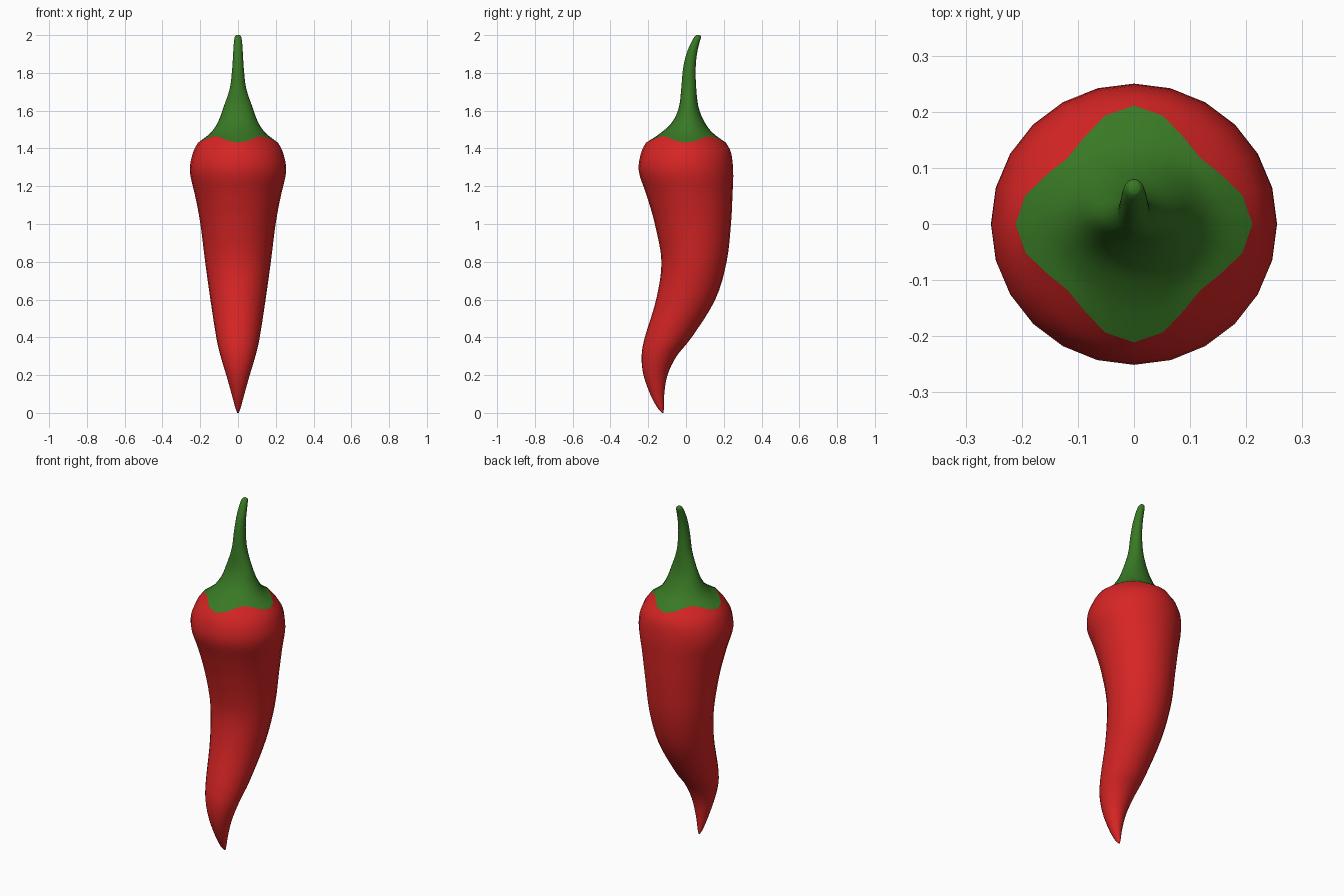
import bpy
import math

SIDES = 24
STEPS = 4

cube = bpy.data.objects.get("Cube")
if cube:
    bpy.data.objects.remove(cube, do_unlink=True)


def make_material(name, colour):
    mat = bpy.data.materials.new(name)
    mat.use_nodes = True
    mat.diffuse_color = colour
    bsdf = mat.node_tree.nodes["Principled BSDF"]
    bsdf.inputs["Base Color"].default_value = colour
    bsdf.inputs["Roughness"].default_value = 0.5
    return mat


def spline(a, b, c, d, t):
    """Catmull-Rom blend between b and c."""
    return 0.5 * (2 * b + (c - a) * t + (2 * a - 5 * b + 4 * c - d) * t ** 2
                  + (3 * b - a - 3 * c + d) * t ** 3)


def refine(rows):
    """Smoothly add rings between the given sections."""
    out = []
    for i in range(len(rows) - 1):
        quad = [rows[max(i - 1, 0)], rows[i], rows[i + 1], rows[min(i + 2, len(rows) - 1)]]
        for s in range(STEPS):
            out.append([spline(*values, s / STEPS) for values in zip(*quad)])
    return out + [rows[-1]]


def loft(name, rows, mat):
    """Skin rings of (height, front y, back y, half width, lobe strength)."""
    verts, faces = [], []
    rings = refine(rows)
    for z, front, back, half, lobe in rings:
        for k in range(SIDES):
            a = math.tau * k / SIDES
            wave = lobe * math.cos(4 * a)
            grow = 0.022 * wave
            verts.append(((half + grow) * math.cos(a),
                          (front + back) / 2 + ((back - front) / 2 + grow) * math.sin(a),
                          z - 0.017 * wave))
    for r in range(len(rings) - 1):
        for k in range(SIDES):
            n = (k + 1) % SIDES
            lo, hi = r * SIDES, (r + 1) * SIDES
            faces.append((lo + k, lo + n, hi + n, hi + k))
    # Close only the pointed end of the pod and the tip of the stem
    if rows[0][4] == 0:
        faces.append(tuple(reversed(range(SIDES))))
    if rows[-1][4] == 0:
        faces.append(tuple(range(len(verts) - SIDES, len(verts))))
    mesh = bpy.data.meshes.new(name)
    mesh.from_pydata(verts, [], faces)
    mesh.materials.append(mat)
    mesh.shade_smooth()
    obj = bpy.data.objects.new(name, mesh)
    bpy.context.collection.objects.link(obj)
    return obj


red = make_material("pepper red", (0.68, 0.018, 0.018, 1))
green = make_material("stem green", (0.04, 0.19, 0.018, 1))

# Wavy seam shared by the pod and the calyx
seam = (1.448, -0.189, 0.189, 0.189, 1)

# Curved pod, from the pointed tip up to the shoulder
loft("pepper_pod", [
    (0.0, -0.127, -0.119, 0.004, 0),
    (0.03, -0.153, -0.117, 0.015, 0),
    (0.1, -0.19, -0.115, 0.034, 0),
    (0.2, -0.225, -0.098, 0.062, 0),
    (0.3, -0.235, -0.05, 0.092, 0),
    (0.4, -0.218, 0.03, 0.115, 0),
    (0.6, -0.158, 0.155, 0.146, 0),
    (0.8, -0.13, 0.215, 0.174, 0),
    (1.0, -0.165, 0.238, 0.199, 0),
    (1.15, -0.208, 0.246, 0.227, 0),
    (1.28, -0.25, 0.25, 0.255, 0),
    (1.38, -0.235, 0.236, 0.236, 0.1),
    seam], red)

# Lobed calyx flowing into the bent stem
loft("calyx_and_stem", [
    seam,
    (1.485, -0.13, 0.138, 0.142, 0.2),
    (1.54, -0.073, 0.098, 0.106, 0),
    (1.62, -0.037, 0.066, 0.076, 0),
    (1.72, -0.025, 0.054, 0.043, 0),
    (1.82, -0.016, 0.051, 0.031, 0),
    (1.9, 0.002, 0.058, 0.026, 0),
    (1.96, 0.027, 0.071, 0.022, 0),
    (1.99, 0.044, 0.08, 0.017, 0),
    (2.0, 0.054, 0.074, 0.01, 0)], green)
